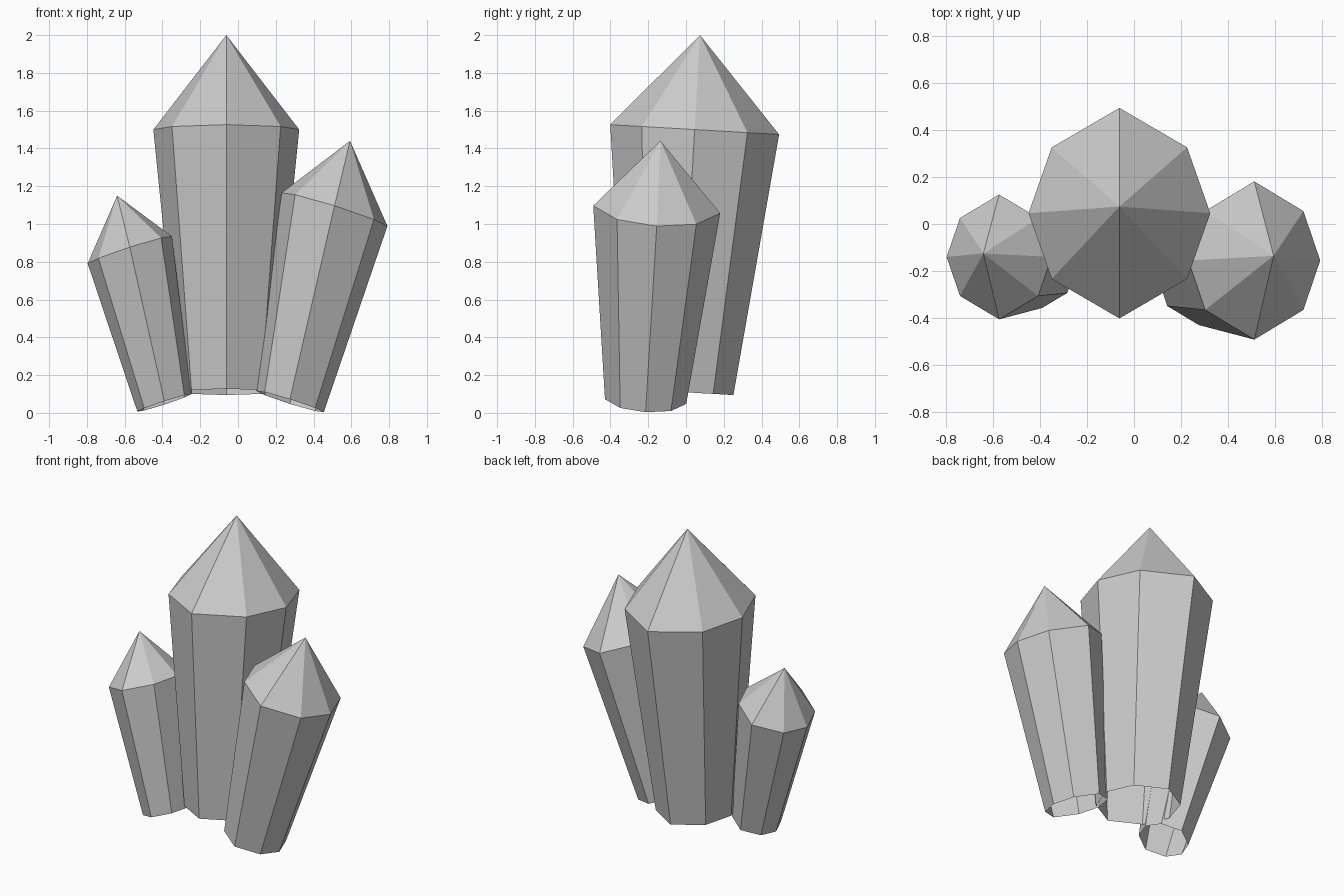
import bpy
import bmesh
from mathutils import Vector

if "Cube" in bpy.data.objects:
    bpy.data.objects.remove(bpy.data.objects["Cube"])

# Slightly squashed octagon shared by all crystals, in units of the half axes
OCTAGON = [(1, 0), (.745, .625), (0, 1), (-.745, .625),
           (-1, 0), (-.745, -.625), (0, -1), (.745, -.625)]
TAPER = 0.64  # base size relative to the shoulder


def crystal(name, base, shoulder, tip, half_x, half_y):
    """Leaning tapered shaft with an open base and a pointed cap."""
    bm = bmesh.new()
    hx, hy = Vector(half_x), Vector(half_y)

    def ring(centre, scale):
        return [bm.verts.new(Vector(centre) + (hx * a + hy * b) * scale)
                for a, b in OCTAGON]

    low, high = ring(base, TAPER), ring(shoulder, 1)
    top = bm.verts.new(tip)
    for i in range(8):
        j = (i + 1) % 8
        bm.faces.new((low[i], low[j], high[j], high[i]))
        bm.faces.new((high[i], high[j], top))
    mesh = bpy.data.meshes.new(name)
    bm.to_mesh(mesh)
    bm.free()
    obj = bpy.data.objects.new(name, mesh)
    bpy.context.collection.objects.link(obj)


# Tall centre crystal
crystal("centre_crystal", (-.062, -.035, .111), (-.062, .046, 1.5), (-.062, .074, 2),
        (.386, 0, 0), (0, .447, -.026))
# Small crystal leaning left
crystal("left_crystal", (-.39, -.187, .053), (-.573, -.14, .863), (-.64, -.125, 1.15),
        (.223, 0, .072), (0, .265, -.015))
# Medium crystal leaning right
crystal("right_crystal", (.275, -.214, .06), (.511, -.155, 1.077), (.593, -.135, 1.44),
        (.28, 0, -.088), (0, .336, -.02))
